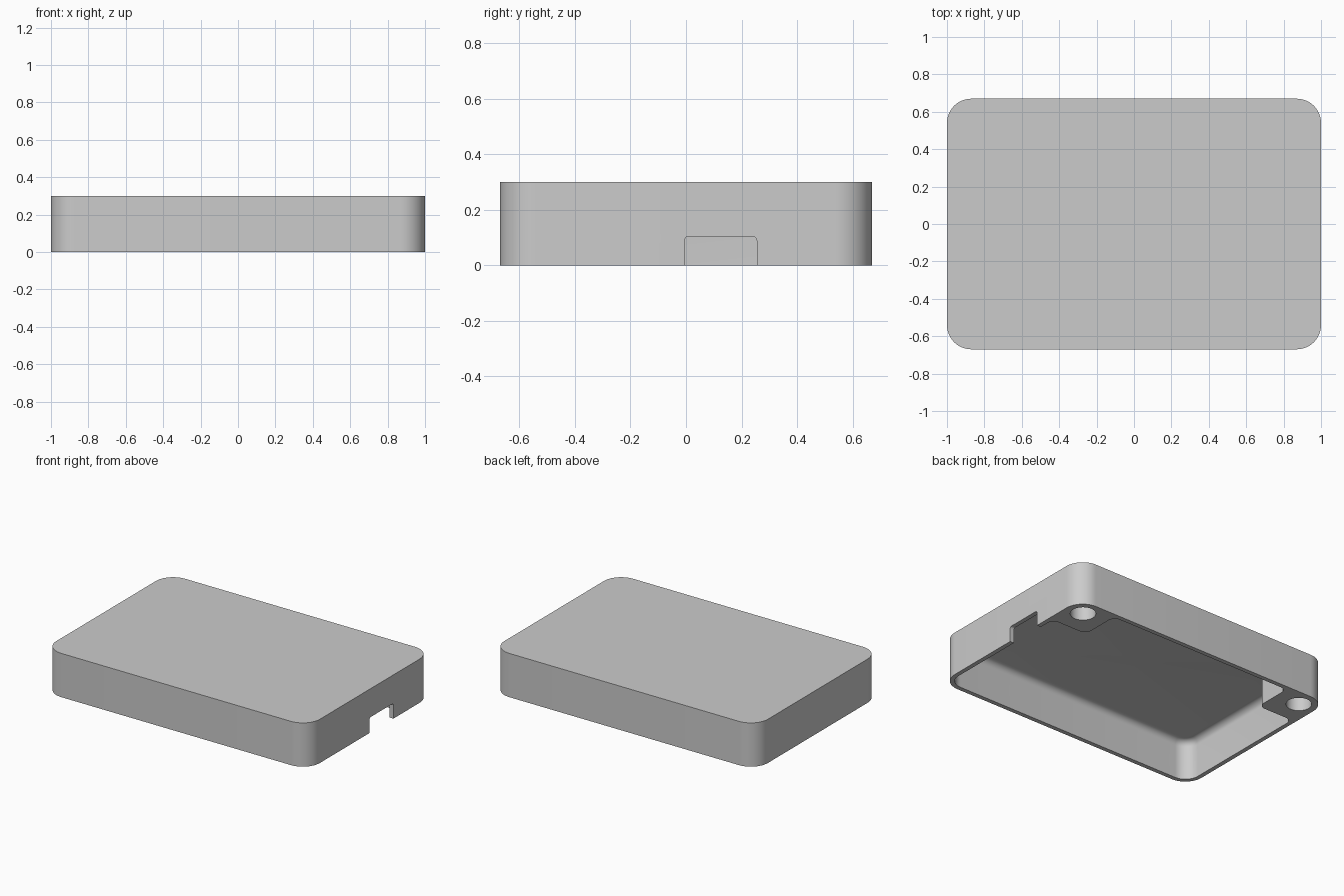
import bpy, bmesh, math
from mathutils import Vector

if "Cube" in bpy.data.objects:
    bpy.data.objects.remove(bpy.data.objects["Cube"])

grey = bpy.data.materials.new("plain_grey")
grey.use_nodes = True
grey.diffuse_color = (0.6, 0.6, 0.6, 1)
grey.node_tree.nodes["Principled BSDF"].inputs["Base Color"].default_value = (0.6, 0.6, 0.6, 1)

ARC = 12  # segments per rounded corner


def left(v):
    return Vector((-v.y, v.x))


def outline(corners, inset):
    """Counter-clockwise right-angled outline of (x, y, radius) with rounded corners."""
    points = []
    for i, (x, y, r) in enumerate(corners):
        p = Vector((x, y))
        u = (p - Vector(corners[i - 1][:2])).normalized()
        w = (Vector(corners[(i + 1) % len(corners)][:2]) - p).normalized()
        p += (left(u) + left(w)) * inset
        r += -inset if u.cross(w) > 0 else inset
        centre = p + (w - u) * r
        for k in range(ARC + 1):
            t = math.pi / 2 * k / ARC
            points.append(centre - w * r * math.cos(t) + u * r * math.sin(t))
    return points


def loft(name, corners, layers):
    """Closed solid through a stack of (height, inset) outlines."""
    bm = bmesh.new()
    rings = [[bm.verts.new((p.x, p.y, z)) for p in outline(corners, d)] for z, d in layers]
    for low, high in zip(rings, rings[1:]):
        for i in range(len(low)):
            bm.faces.new((low[i - 1], low[i], high[i], high[i - 1]))
    bm.faces.new(rings[0][::-1])
    bm.faces.new(rings[-1])
    mesh = bpy.data.meshes.new(name)
    bm.to_mesh(mesh)
    bm.free()
    mesh.materials.append(grey)
    obj = bpy.data.objects.new(name, mesh)
    bpy.context.collection.objects.link(obj)
    return obj


def rectangle(x0, x1, y0, y1, r):
    return [(x0, y0, r), (x1, y0, r), (x1, y1, r), (x0, y1, r)]


def cut(target, cutter):
    bpy.context.view_layer.objects.active = target
    mod = target.modifiers.new("cut", "BOOLEAN")
    mod.operation = "DIFFERENCE"
    mod.solver = "EXACT"
    mod.object = cutter
    bpy.ops.object.modifier_apply(modifier=mod.name)
    bpy.data.objects.remove(cutter)


# Outer shell
shell = loft("case_lid", rectangle(-1, 1, -0.67, 0.67, 0.13), [(0, 0), (0.3, 0)])

# Cavity, leaving a solid block in both back corners, with a filleted ceiling
X, Y, BX, BY, R = 0.97, 0.64, 0.70, 0.37, 0.05
cavity_corners = [(-X, -Y, 0.1), (X, -Y, 0.1), (X, BY, R), (BX, BY, R),
                  (BX, Y, R), (-BX, Y, R), (-BX, BY, R), (-X, BY, R)]
FILLET, CEILING = 0.045, 0.272
layers = [(-0.1, 0)]
for k in range(9):
    t = math.pi / 2 * k / 8
    layers.append((CEILING - FILLET + FILLET * math.sin(t), FILLET * (1 - math.cos(t))))
cut(shell, loft("cavity_cutter", cavity_corners, layers))

# Blind round holes in the corner blocks
for side in (-1, 1):
    bpy.ops.mesh.primitive_cylinder_add(vertices=48, radius=0.08, depth=0.4,
                                        location=(side * 0.875, 0.55, 0))
    cut(shell, bpy.context.object)

# Port opening in the left wall
port = loft("port_cutter", rectangle(-0.005, 0.255, -0.1, 0.105, 0.015), [(0.9, 0), (1.1, 0)])
port.rotation_euler = (math.pi / 2, 0, math.pi / 2)
bpy.context.view_layer.update()
cut(shell, port)

# Smooth shading with crisp edges
bpy.ops.object.select_all(action="DESELECT")
shell.select_set(True)
bpy.context.view_layer.objects.active = shell
bpy.ops.object.shade_smooth_by_angle(angle=math.radians(30))
